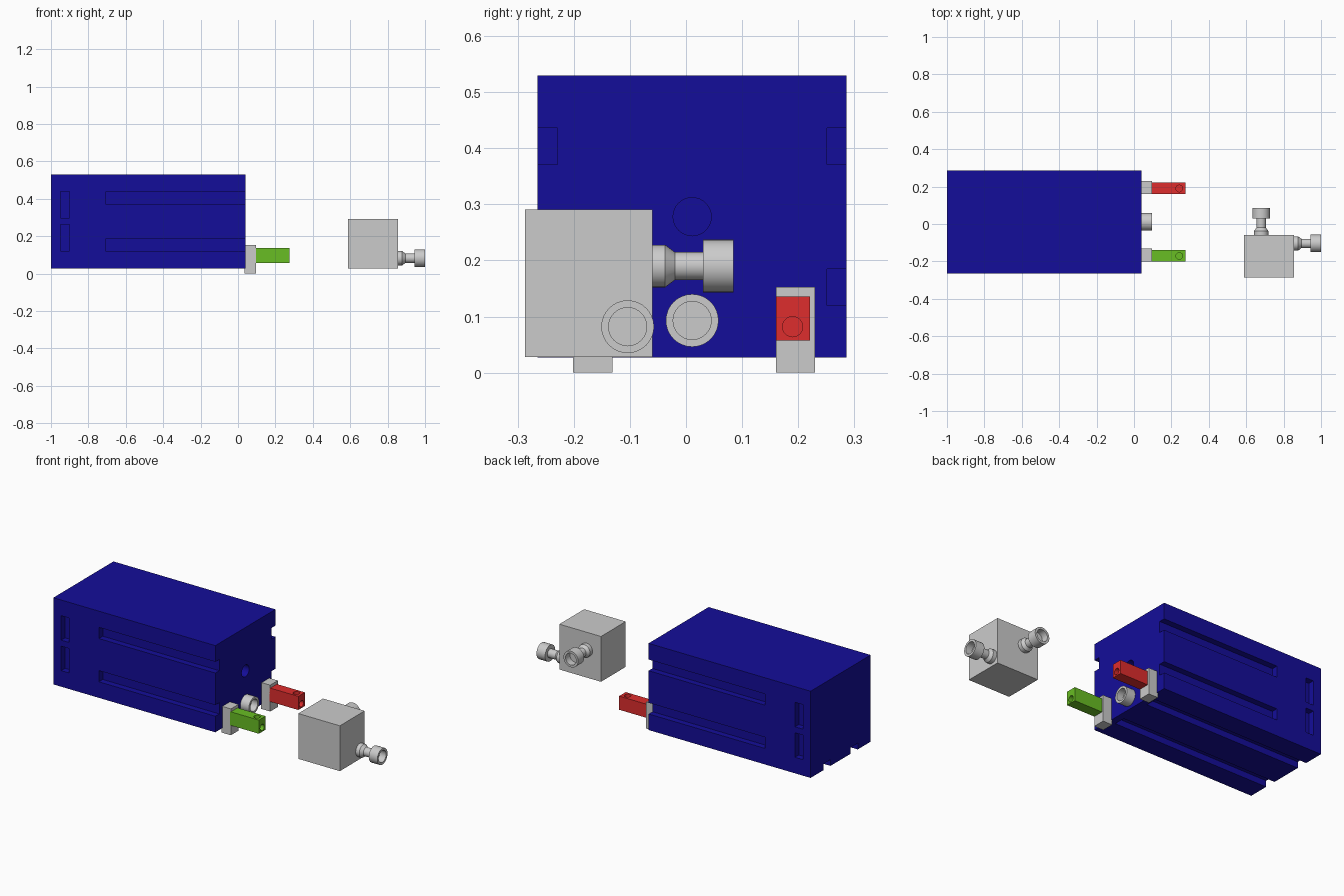
import bpy, bmesh, math
from mathutils import Matrix, Vector

if "Cube" in bpy.data.objects:
    bpy.data.objects.remove(bpy.data.objects["Cube"])


def material(name, rgb):
    m = bpy.data.materials.new(name)
    m.diffuse_color = (*rgb, 1)
    m.use_nodes = True
    m.node_tree.nodes["Principled BSDF"].inputs["Base Color"].default_value = m.diffuse_color
    return m


def finish(name, bm, mat=None):
    bmesh.ops.recalc_face_normals(bm, faces=bm.faces)
    me = bpy.data.meshes.new(name)
    bm.to_mesh(me)
    bm.free()
    ob = bpy.data.objects.new(name, me)
    bpy.context.collection.objects.link(ob)
    if mat:
        me.materials.append(mat)
    return ob


def add_box(bm, x, y, z):
    size = Vector((x[1] - x[0], y[1] - y[0], z[1] - z[0]))
    mid = Vector((sum(x), sum(y), sum(z))) / 2
    bmesh.ops.create_cube(bm, size=1, matrix=Matrix.Translation(mid) @ Matrix.Diagonal((*size, 1)))


def add_pin(bm, centre, axis, r, length):
    rot = Vector((0, 0, 1)).rotation_difference(Vector(axis)).to_matrix().to_4x4()
    bmesh.ops.create_cone(bm, cap_ends=True, segments=32, radius1=r, radius2=r, depth=length,
                          matrix=Matrix.Translation(centre) @ rot)


def box(name, x, y, z, mat=None):
    bm = bmesh.new()
    add_box(bm, x, y, z)
    return finish(name, bm, mat)


def cut(ob, bm):
    cutter = finish(ob.name + "_cutter", bm)
    cutter.hide_render = True
    cutter.hide_viewport = True
    cutter.display_type = 'WIRE'
    mod = ob.modifiers.new("cut", 'BOOLEAN')
    mod.object = cutter
    mod.operation = 'DIFFERENCE'
    mod.solver = 'EXACT'


# Coupling: revolved flange, neck and hollow cup
PROFILE = [(0, -0.005), (0.038, -0.005), (0.038, 0.023), (0.025, 0.04), (0.025, 0.09),
           (0.047, 0.09), (0.047, 0.145), (0.034, 0.145), (0.034, 0.105), (0, 0.105)]


def coupling(name, base, axis):
    bm = bmesh.new()
    vs = [bm.verts.new((r, 0, h)) for r, h in PROFILE]
    es = [bm.edges.new(p) for p in zip(vs, vs[1:])]
    bmesh.ops.spin(bm, geom=vs + es, cent=(0, 0, 0), axis=(0, 0, 1), angle=math.tau, steps=32)
    bmesh.ops.remove_doubles(bm, verts=bm.verts, dist=1e-4)
    rot = Vector((0, 0, 1)).rotation_difference(Vector(axis)).to_matrix().to_4x4()
    bmesh.ops.transform(bm, matrix=Matrix.Translation(base) @ rot, verts=bm.verts)
    ob = finish(name, bm)
    bpy.ops.object.select_all(action='DESELECT')
    ob.select_set(True)
    bpy.context.view_layer.objects.active = ob
    bpy.ops.object.shade_smooth_by_angle(angle=math.radians(30))
    return ob


blue = material("blue", (0.007, 0.004, 0.32))
red = material("red", (0.73, 0.026, 0.026))
green = material("green", (0.14, 0.51, 0.017))

# Housing with side rails, end slots, underside rails and a round socket
MID = 0.011
housing = box("housing", (-1, 0.04), (-0.265, 0.286), (0.027, 0.53), blue)
bm = bmesh.new()
for y in ((-0.3, -0.229), (0.251, 0.32)):
    for z in (0.12, 0.371):
        add_box(bm, (-0.708, 0.1), y, (z, z + 0.065))
    for z in (0.12, 0.297):
        add_box(bm, (-0.95, -0.9), y, (z, z + 0.142))
for s in (-1, 1):
    c = MID + s * 0.125
    add_box(bm, (-1.1, 0.0), (c - 0.033, c + 0.033), (-0.01, 0.063))
add_pin(bm, (0.04, MID, 0.278), (1, 0, 0), 0.034, 0.1)
cut(housing, bm)

# Port at the housing end, neck sunk into the body
coupling("housing_port", (-0.05, MID, 0.093), (1, 0, 0))

# Feet and coloured terminals with two blind holes each
for side, y, mat in (("right", 0.16, red), ("left", -0.201, green)):
    box(side + "_foot", (0.035, 0.095), (y, y + 0.07), (0, 0.153))
    term = box(side + "_terminal", (0.09, 0.275), (y, y + 0.061), (0.057, 0.136), mat)
    bm = bmesh.new()
    add_pin(bm, (0.242, y + 0.03, 0.146), (0, 0, 1), 0.018, 0.07)
    cut(term, bm)
    bm = bmesh.new()
    add_pin(bm, (0.28, y + 0.03, 0.082), (1, 0, 0), 0.018, 0.08)
    cut(term, bm)

# Separate block with two couplings
box("block", (0.588, 0.855), (-0.287, -0.06), (0.028, 0.291))
coupling("block_end_coupling", (0.855, -0.104, 0.082), (1, 0, 0))
coupling("block_back_coupling", (0.68, -0.06, 0.19), (0, 1, 0))
